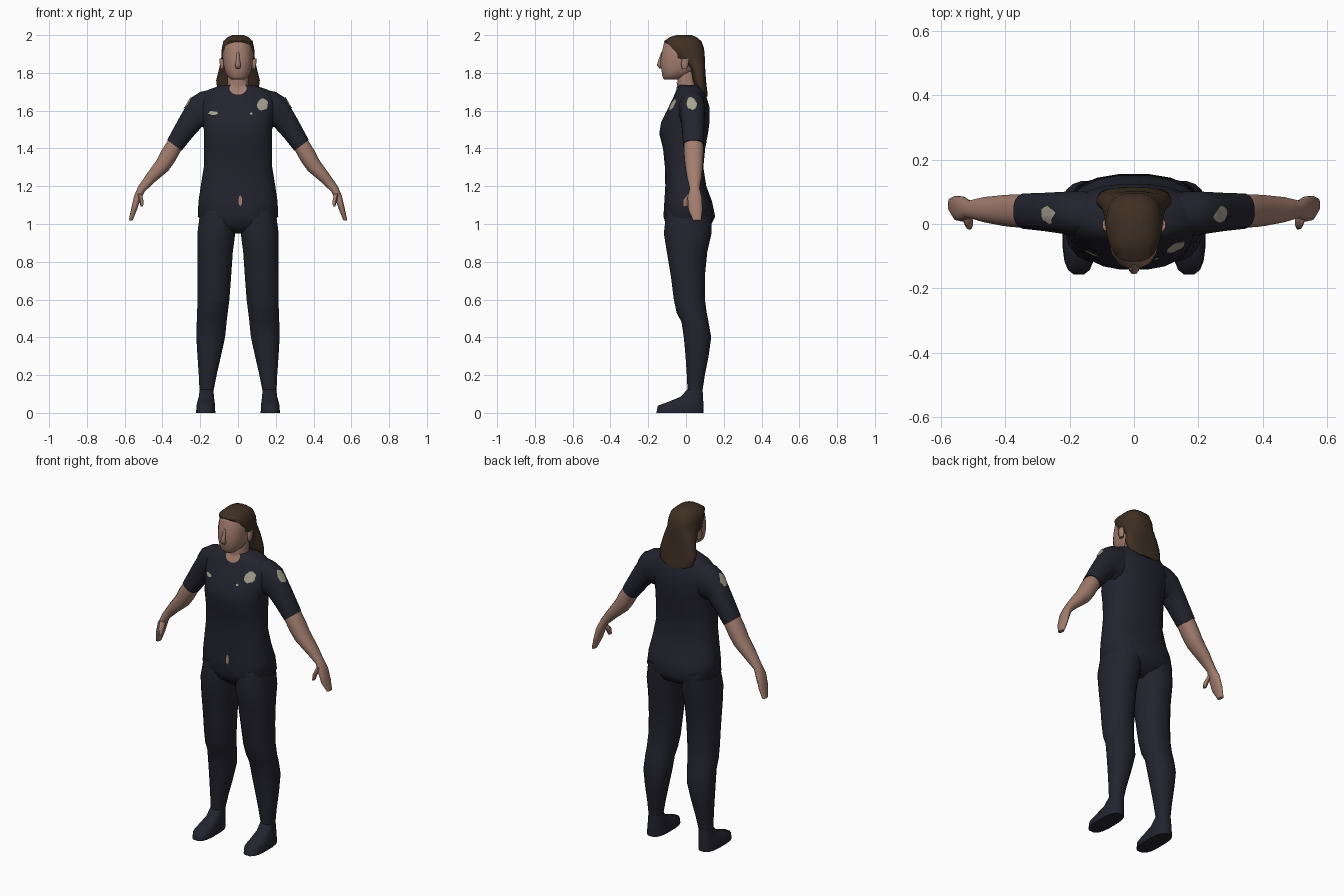
import bpy, math, random
from mathutils import Vector
from mathutils.bvhtree import BVHTree

random.seed(4)


def material(name, rgb):
    m = bpy.data.materials.new(name)
    m.diffuse_color = (*rgb, 1)
    return m


NAVY = material("navy cloth", (0.017, 0.017, 0.028))
SKIN = material("skin", (0.36, 0.205, 0.155))
HAIR = material("brown hair", (0.050, 0.029, 0.017))
PATCH = material("pale patch", (0.38, 0.36, 0.28))


def make(name, verts, faces, mat, angle=60):
    me = bpy.data.meshes.new(name)
    me.from_pydata(verts, [], faces)
    me.materials.append(mat)
    ob = bpy.data.objects.new(name, me)
    bpy.context.collection.objects.link(ob)
    bpy.ops.object.select_all(action='DESELECT')
    ob.select_set(True)
    bpy.context.view_layer.objects.active = ob
    bpy.ops.object.mode_set(mode='EDIT')
    bpy.ops.mesh.select_all(action='SELECT')
    bpy.ops.mesh.normals_make_consistent(inside=False)
    bpy.ops.object.mode_set(mode='OBJECT')
    bpy.ops.object.shade_smooth_by_angle(angle=math.radians(angle))
    return ob


def loft(name, sections, mat, side=1, power=2.3, n=16, angle=60):
    """Skin rounded rings; a section is (x1, z1, x2, z2, y front, y back)."""
    verts, faces = [], []
    for x1, z1, x2, z2, yf, yb in sections:
        for i in range(n):
            a = 2 * math.pi * (i + 0.5) / n
            c, s = math.cos(a), math.sin(a)
            u = math.copysign(abs(c) ** (2 / power), c)
            v = math.copysign(abs(s) ** (2 / power), s)
            k = math.cos(math.pi / n) ** 0.5     # fill the ring's full width
            u, v = max(-1, min(1, u / k)), max(-1, min(1, v / k))
            t = (1 - u) / 2
            verts.append((side * (x1 + (x2 - x1) * t), (yf + yb) / 2 + (yb - yf) / 2 * v,
                          z1 + (z2 - z1) * t))
    rows = len(sections)
    for r in range(rows - 1):
        for i in range(n):
            j = (i + 1) % n
            faces.append((r * n + i, r * n + j, r * n + n + j, r * n + n + i))
    faces += [tuple(range(n)), tuple(range((rows - 1) * n, rows * n))]
    return make(name, verts, faces, mat, angle)


def upright(rows):
    """Turn (z, half width, y front, y back) rows into centred sections."""
    return [(w, z, -w, z, yf, yb) for z, w, yf, yb in rows]


# Torso from crotch to collar
torso = loft("torso", upright([
    (0.95, 0.04, -0.06, 0.06), (0.99, 0.16, -0.105, 0.13), (1.04, 0.214, -0.12, 0.155),
    (1.12, 0.21, -0.115, 0.138), (1.2, 0.198, -0.11, 0.108), (1.3, 0.182, -0.112, 0.092),
    (1.4, 0.18, -0.122, 0.102), (1.48, 0.18, -0.142, 0.117), (1.54, 0.185, -0.132, 0.125),
    (1.62, 0.2, -0.092, 0.124), (1.67, 0.195, -0.068, 0.11), (1.71, 0.16, -0.05, 0.095),
    (1.735, 0.09, -0.038, 0.08)]), NAVY, power=2.5, n=20)

# Neck, head, nose and ears
neck = loft("neck", upright([(1.66, 0.062, -0.045, 0.06), (1.74, 0.056, -0.045, 0.055),
                             (1.83, 0.055, -0.05, 0.055)]), SKIN)
loft("head", upright([
    (1.765, 0.035, -0.116, -0.04), (1.78, 0.055, -0.125, 0.0), (1.81, 0.07, -0.13, 0.05),
    (1.85, 0.078, -0.137, 0.08), (1.9, 0.08, -0.13, 0.085), (1.95, 0.075, -0.119, 0.08),
    (1.968, 0.066, -0.113, 0.07), (1.982, 0.045, -0.075, 0.05)]), SKIN, power=2.4)
loft("nose", upright([(1.824, 0.012, -0.142, -0.12), (1.84, 0.016, -0.155, -0.12),
                      (1.87, 0.010, -0.146, -0.12), (1.91, 0.006, -0.131, -0.11)]), SKIN, n=8)

# Long swept-back hair
loft("hair", upright([
    (1.675, 0.055, 0.095, 0.115), (1.70, 0.108, 0.065, 0.113), (1.76, 0.116, 0.035, 0.106),
    (1.82, 0.101, 0.025, 0.102), (1.862, 0.092, -0.02, 0.101), (1.88, 0.089, -0.075, 0.1),
    (1.93, 0.086, -0.1, 0.096), (1.968, 0.078, -0.116, 0.082), (1.99, 0.055, -0.085, 0.055),
    (2.0, 0.03, -0.05, 0.03)]), HAIR, power=2.7, n=20)

# Limbs, built once for each side
sleeves = []
for side, tag in ((1, "left"), (-1, "right")):
    loft("ear_" + tag, [(0.092, 1.82, 0.075, 1.82, -0.02, 0.005),
                        (0.097, 1.85, 0.075, 1.85, -0.028, 0.015),
                        (0.098, 1.875, 0.075, 1.875, -0.02, 0.015)], SKIN, side, n=8)
    sleeves.append(loft("sleeve_" + tag, [
        (0.13, 1.715, 0.14, 1.51, -0.04, 0.10), (0.20, 1.70, 0.172, 1.5, -0.038, 0.102),
        (0.25, 1.668, 0.19, 1.515, -0.03, 0.10), (0.31, 1.565, 0.24, 1.46, -0.022, 0.097),
        (0.375, 1.445, 0.298, 1.388, -0.015, 0.095)], NAVY, side))
    loft("forearm_and_hand_" + tag, [
        (0.35, 1.47, 0.285, 1.42, -0.008, 0.088), (0.373, 1.44, 0.303, 1.385, -0.012, 0.092),
        (0.402, 1.395, 0.337, 1.325, -0.01, 0.092), (0.43, 1.34, 0.37, 1.28, -0.006, 0.09),
        (0.48, 1.27, 0.44, 1.222, 0.005, 0.084), (0.528, 1.2, 0.495, 1.17, 0.02, 0.072),
        (0.55, 1.15, 0.515, 1.13, 0.008, 0.085), (0.566, 1.08, 0.537, 1.07, 0.012, 0.088),
        (0.578, 1.02, 0.558, 1.018, 0.038, 0.08)], SKIN, side, n=12)
    loft("thumb_" + tag, [
        (0.535, 1.165, 0.507, 1.155, 0.01, 0.05), (0.525, 1.13, 0.5, 1.12, -0.016, 0.025),
        (0.516, 1.092, 0.502, 1.092, -0.017, 0.008)], SKIN, side, n=8)
    # Trouser leg running into the shoe
    legs = [(1.07, 0.005, 0.2, -0.105, 0.138), (0.95, 0.014, 0.216, -0.118, 0.136),
            (0.85, 0.027, 0.216, -0.102, 0.113), (0.72, 0.036, 0.215, -0.08, 0.1),
            (0.6, 0.045, 0.215, -0.065, 0.101), (0.53, 0.054, 0.217, -0.05, 0.11),
            (0.48, 0.06, 0.219, -0.024, 0.12), (0.4, 0.068, 0.221, -0.012, 0.134),
            (0.3, 0.09, 0.215, -0.003, 0.12), (0.2, 0.113, 0.208, 0.004, 0.1),
            (0.12, 0.129, 0.204, 0.008, 0.088)]
    loft("trouser_leg_" + tag, [(b, z, a, z, f, k) for z, a, b, f, k in legs], NAVY, side)
    shoe = [(0.125, 0.13, 0.203, 0.008, 0.088), (0.085, 0.127, 0.208, -0.03, 0.09),
            (0.06, 0.124, 0.215, -0.09, 0.092), (0.038, 0.121, 0.22, -0.15, 0.092),
            (0.0, 0.12, 0.222, -0.157, 0.092)]
    loft("shoe_" + tag, [(b, z, a, z, f, k) for z, a, b, f, k in shoe], NAVY, side, power=2.8)

# Surface that the cloth patches are laid on
pts, polys = [], []
for ob in [torso, neck] + sleeves:
    base = len(pts)
    pts += [v.co.copy() for v in ob.data.vertices]
    polys += [[base + i for i in p.vertices] for p in ob.data.polygons]
surface = BVHTree.FromPolygons(pts, polys)


def patch(name, centre, out, ru, rv, mat, rough=0.0, n=14, rings=4):
    """Lay an oval plate on the surface, projected against direction out."""
    out = Vector(out).normalized()
    u = Vector((0, 0, 1)).cross(out).normalized()
    v = out.cross(u)
    edge = [1 + random.uniform(-rough, rough) for _ in range(n)]
    verts, faces = [], []
    for r in range(rings + 1):
        for i in range(n if r else 1):
            a, k = 2 * math.pi * i / n, edge[i] * r / rings
            p = Vector(centre) + u * (ru * k * math.cos(a)) + v * (rv * k * math.sin(a))
            hit = surface.ray_cast(p + out * 0.5, -out)[0]
            verts.append((hit or p) + out * 0.004)
    for i in range(n):
        j = (i + 1) % n
        faces.append((0, 1 + i, 1 + j))
        for r in range(rings - 1):
            b = 1 + r * n
            faces.append((b + i, b + n + i, b + n + j, b + j))
    make(name, verts, faces, mat)


# Neckline, badge, shoulder patches and small details
patch("neckline", (0, -0.05, 1.718), (0, -1, 0), 0.046, 0.034, SKIN)
patch("chest_badge", (0.13, -0.08, 1.632), (0, -1, 0), 0.029, 0.03, PATCH, 0.12)
patch("name_plate", (-0.13, -0.1, 1.588), (0, -1, 0), 0.026, 0.009, PATCH, 0.3)
patch("small_pin", (0.07, -0.1, 1.585), (0, -1, 0), 0.008, 0.006, PATCH, 0.2)
patch("belt_gap", (0.012, -0.11, 1.123), (0, -1, 0), 0.01, 0.028, SKIN, n=8)
for side, tag in ((1, "left"), (-1, "right")):
    patch("shoulder_patch_" + tag, (side * 0.268, 0.028, 1.638), (side, 0, 0.5),
          0.027, 0.04, PATCH, 0.15)
